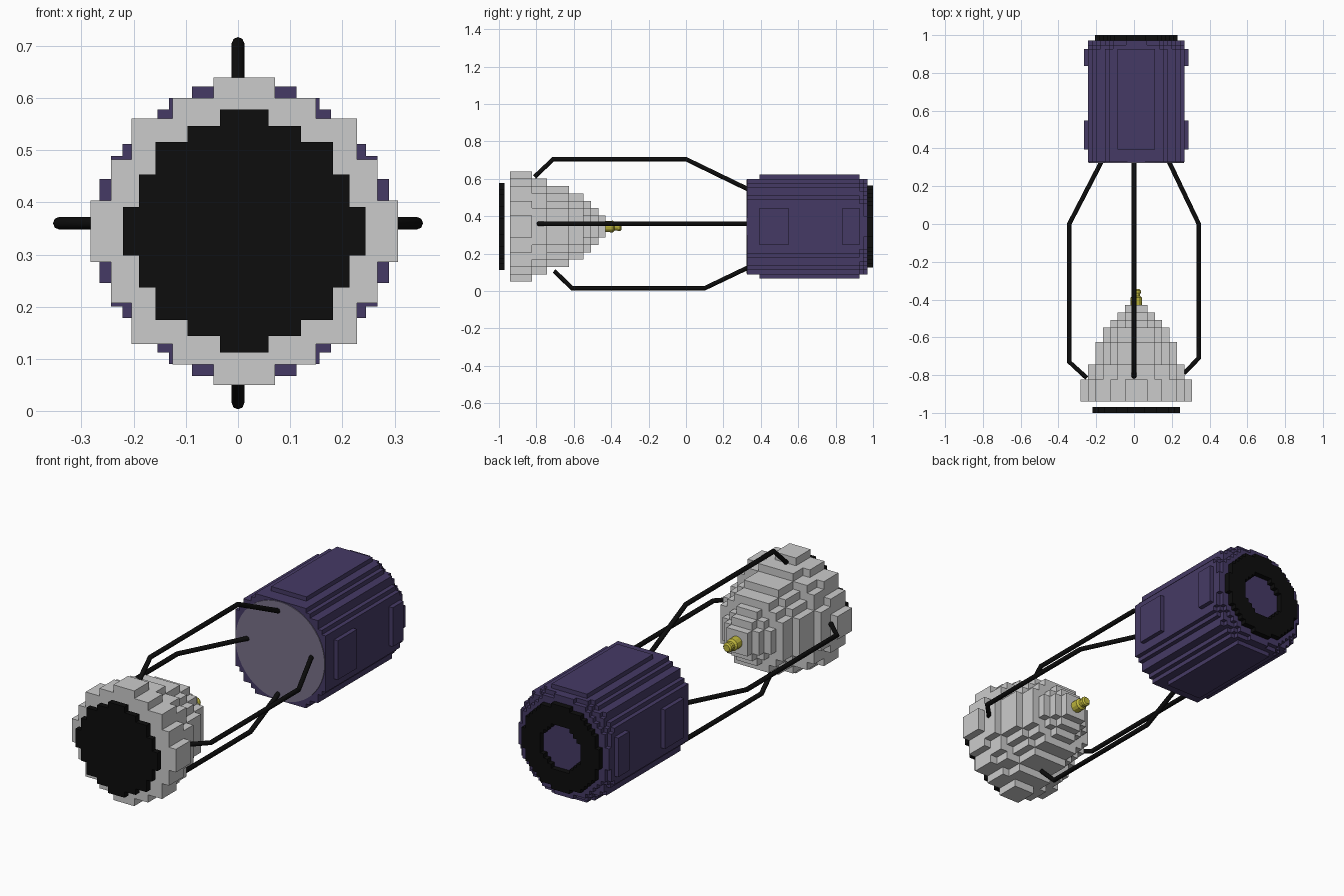
import bpy, bmesh, math
from mathutils import Vector

if "Cube" in bpy.data.objects:
    bpy.data.objects.remove(bpy.data.objects["Cube"])

CX, CZ = 0.012, 0.345   # axis of the torch


def paint(ob, color):
    if color:
        m = bpy.data.materials.new(ob.name + "_colour")
        m.diffuse_color = (*color, 1)
        m.use_nodes = True
        m.node_tree.nodes["Principled BSDF"].inputs["Base Color"].default_value = m.diffuse_color
        ob.data.materials.append(m)


def voxels(name, cells, size, y0, dy=None, color=None):
    """Mesh the exposed faces of a set of (x, y, z) cells around the torch axis."""
    dims = (size, dy or size, size)
    verts, faces = {}, []
    for c in cells:
        for ax in range(3):
            for s in (0, 1):
                n = list(c)
                n[ax] += 2 * s - 1
                if tuple(n) in cells:
                    continue
                u, v = (ax + 1) % 3, (ax + 2) % 3
                quad = []
                for a, b in ((0, 0), (1, 0), (1, 1), (0, 1)):
                    p = list(c)
                    p[ax] += s
                    p[u] += a
                    p[v] += b
                    quad.append(verts.setdefault(tuple(p), len(verts)))
                faces.append(quad if s else quad[::-1])
    pts = [(CX + (x - .5) * dims[0], y0 + y * dims[1], CZ + (z - .5) * dims[2])
           for x, y, z in verts]
    me = bpy.data.meshes.new(name)
    me.from_pydata(pts, [], faces)
    ob = bpy.data.objects.new(name, me)
    bpy.context.collection.objects.link(ob)
    paint(ob, color)
    return ob


def disc(r, k=0, limit=99, inner=-1):
    n = int(r)
    return {(x, k, z) for x in range(-n, n + 1) for z in range(-n, n + 1)
            if inner < math.hypot(x, z) <= r and max(abs(x), abs(z)) <= limit}


def lathe(name, profile, sides, color):
    """Revolve (y, radius) points about the torch axis, with closed ends."""
    bm = bmesh.new()
    rings = [[bm.verts.new((CX + r * math.cos(2 * math.pi * i / sides), y,
                            CZ + r * math.sin(2 * math.pi * i / sides)))
              for i in range(sides)] for y, r in profile]
    for a, b in zip(rings, rings[1:]):
        for i in range(sides):
            j = (i + 1) % sides
            bm.faces.new((a[i], a[j], b[j], b[i]))
    bm.faces.new(rings[0])
    bm.faces.new(rings[-1])
    bmesh.ops.recalc_face_normals(bm, faces=bm.faces)
    me = bpy.data.meshes.new(name)
    bm.to_mesh(me)
    bm.free()
    ob = bpy.data.objects.new(name, me)
    bpy.context.collection.objects.link(ob)
    paint(ob, color)


def wire(name, pts):
    cu = bpy.data.curves.new(name, 'CURVE')
    cu.dimensions = '3D'
    cu.bevel_depth = 0.012
    cu.bevel_resolution = 2
    cu.use_fill_caps = True
    sp = cu.splines.new('POLY')
    sp.points.add(len(pts) - 1)
    for p, co in zip(sp.points, pts):
        p.co = (*co, 1)
    ob = bpy.data.objects.new(name, cu)
    bpy.context.collection.objects.link(ob)
    paint(ob, BLACK)


BLACK = (0.004, 0.004, 0.004)
PURPLE = (0.06, 0.042, 0.13)

# front lens
voxels("front_lens", disc(7.15), 0.031, -1.0, 0.03, BLACK)

# stepped reflector bowl
radii = [7.15] * 3 + [6.5] * 2 + [5.5] * 3 + [4.5] * 2 + [3.5, 2.6, 1.5]
bowl = set()
for k, r in enumerate(radii):
    bowl |= disc(r, k)
voxels("reflector", bowl, 0.0393, -0.94)

# bulb
lathe("bulb", [(-0.435, 0.03), (-0.39, 0.031), (-0.382, 0.021), (-0.37, 0.021),
               (-0.362, 0.025), (-0.352, 0.024), (-0.345, 0.017)], 12, (0.55, 0.5, 0.05))

# body: narrower ends, side pads only near both ends
body = set()
for k in range(29):
    layer = disc(12.8, k, 12 if 3 <= k <= 26 else 11)
    if 10 <= k <= 22:
        layer = {c for c in layer if abs(c[0]) < 12}
    if k >= 27:
        layer &= disc(12.2 if k == 27 else 11.3, k, 11)
    body |= layer
voxels("body", body, 0.0222, 0.327, color=PURPLE)
lathe("body_front_plate", [(0.323, 0.252), (0.332, 0.252)], 48, (0.19, 0.165, 0.25))

# rear ring
voxels("rear_ring", disc(10.3, inner=5.6), 0.0208, 0.968, 0.032, BLACK)

# four wires joining the reflector to the body
wire("top_wire", [(0, -.81, .61), (0, -.71, .705), (0, 0, .705), (0, .33, .545)])
wire("bottom_wire", [(0, -.705, .108), (0, -.61, .015), (0, .1, .015), (0, .33, .125)])
wire("right_wire", [(.265, -.79, .36), (.343, -.71, .36), (.343, 0, .36), (.185, .33, .36)])
wire("left_wire", [(-.25, -.815, .36), (-.343, -.73, .36), (-.343, 0, .36), (-.172, .33, .36)])
